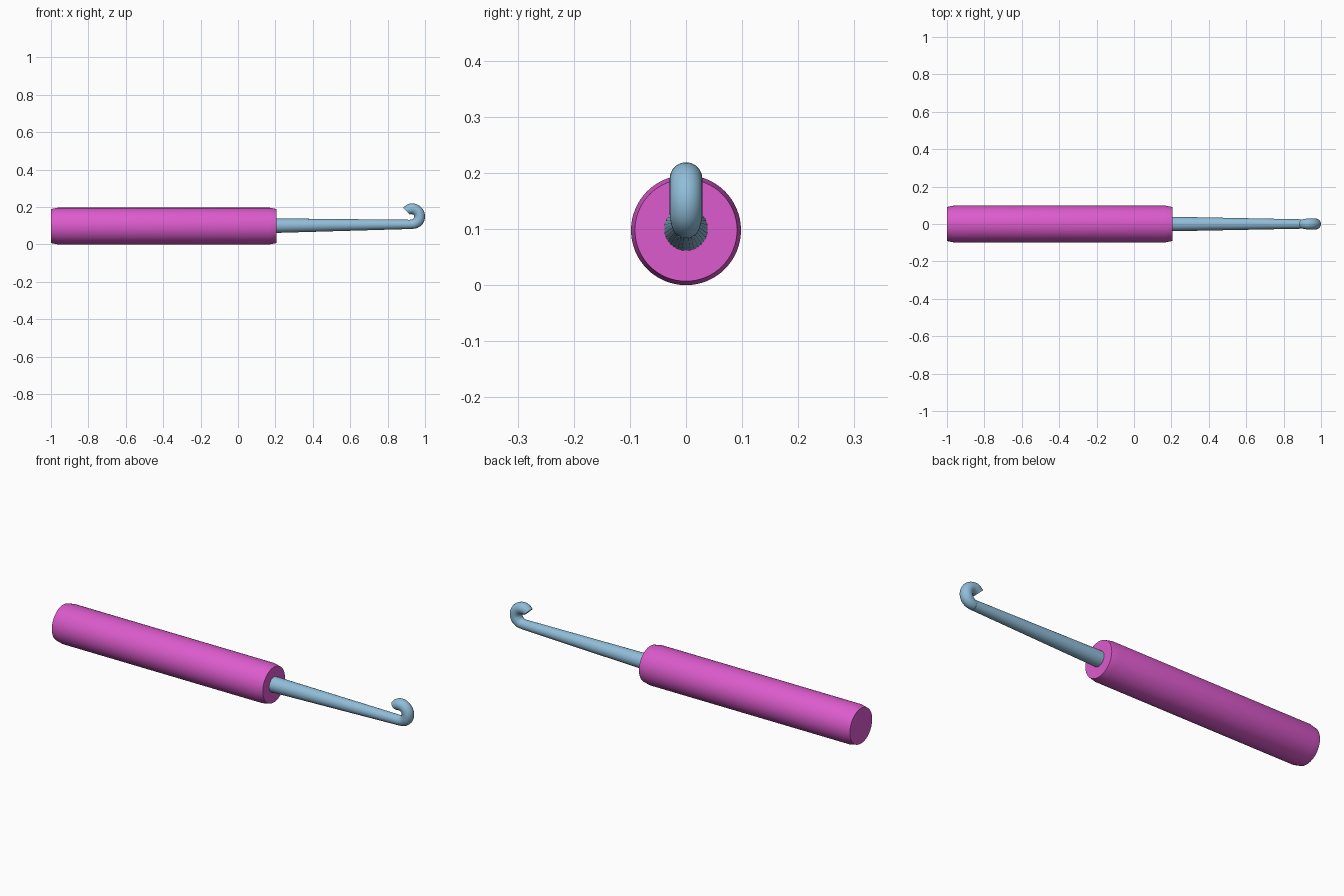
import bpy, bmesh, math
from mathutils import Vector

if "Cube" in bpy.data.objects:
    bpy.data.objects.remove(bpy.data.objects["Cube"])


def material(name, rgb):
    m = bpy.data.materials.new(name)
    m.diffuse_color = (*rgb, 1)
    m.use_nodes = True
    m.node_tree.nodes["Principled BSDF"].inputs["Base Color"].default_value = m.diffuse_color
    return m


def tube(name, rings, mat, sides):
    """Skin circular rings (x, z, radius, tilt) lying along a path in the XZ plane."""
    bm = bmesh.new()
    loops = []
    for x, z, r, tilt in rings:
        up = Vector((-math.sin(tilt), 0, math.cos(tilt)))
        side = Vector((0, 1, 0))
        loops.append([bm.verts.new(Vector((x, 0, z)) + r * (side * math.cos(a) + up * math.sin(a)))
                      for a in (2 * math.pi * i / sides for i in range(sides))])
    for a, b in zip(loops, loops[1:]):
        for i in range(sides):
            j = (i + 1) % sides
            bm.faces.new((a[i], a[j], b[j], b[i]))
    bm.faces.new(loops[0])
    bm.faces.new(loops[-1])
    bmesh.ops.recalc_face_normals(bm, faces=bm.faces)
    mesh = bpy.data.meshes.new(name)
    bm.to_mesh(mesh)
    bm.free()
    mesh.materials.append(mat)
    ob = bpy.data.objects.new(name, mesh)
    bpy.context.collection.objects.link(ob)
    bpy.context.view_layer.objects.active = ob
    ob.select_set(True)
    bpy.ops.object.shade_smooth_by_angle(angle=math.radians(35))
    ob.select_set(False)
    return ob


pink = material("pink plastic", (0.72, 0.105, 0.61))
blue = material("pale blue metal", (0.28, 0.51, 0.69))

# Handle with narrowed ends
tube("handle", [(-1.0, 0.098, 0.091, 0), (-0.965, 0.098, 0.098, 0),
                (0.17, 0.098, 0.098, 0), (0.205, 0.098, 0.091, 0)], pink, 64)

# Tapered shaft
tube("shaft", [(0.19, 0.1, 0.039, 0), (0.93, 0.107, 0.0245, 0)], blue, 32)

# Curled hook, sweeping from the shaft end over to the blunt tip
cx, cz, bend = 0.93, 0.149, 0.041
hook = [(0.915, 0.107, 0.0245, 0)]
for i in range(25):
    t = math.radians(-90 + 225 * i / 24)
    r = 0.0245 + 0.0045 * min(1, i / 6)
    if i > 20:
        r -= 0.001 * (i - 20)
    hook.append((cx + bend * math.cos(t), cz + bend * math.sin(t), r, t + math.pi / 2))
tube("hook", hook, blue, 32)
